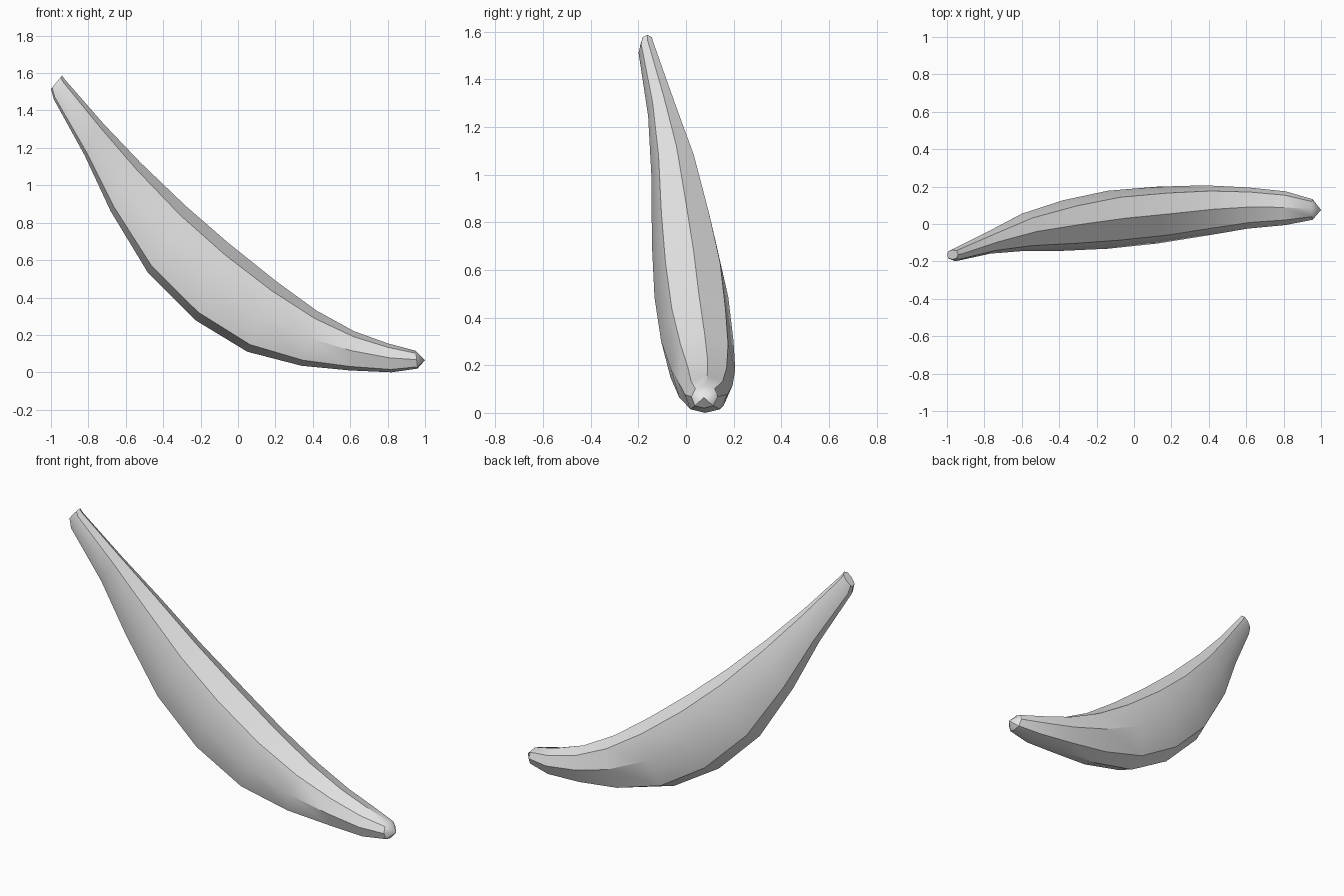
import bpy
import bmesh
import math
from mathutils import Vector

default_cube = bpy.data.objects.get("Cube")
if default_cube:
    bpy.data.objects.remove(default_cube, do_unlink=True)


def make_material(name, colour):
    material = bpy.data.materials.new(name)
    material.use_nodes = True
    material.diffuse_color = colour
    material.node_tree.nodes["Principled BSDF"].inputs["Base Color"].default_value = colour
    return material


# Stations from stem to tip: inner ridge x, z; outer ridge x, z; middle y; half width
stations = [
    (-.94, 1.587, -1, 1.515, -.165, .026),
    (-.925, 1.565, -.985, 1.46, -.165, .036),
    (-.72, 1.33, -.82, 1.16, -.1, .062),
    (-.52, 1.12, -.68, .86, -.05, .1),
    (-.28, .89, -.48, .53, -.015, .135),
    (-.05, .69, -.23, .28, .015, .155),
    (.2, .49, .05, .11, .04, .152),
    (.42, .33, .34, .035, .065, .135),
    (.62, .22, .6, .01, .08, .11),
    (.8, .155, .82, 0, .08, .09),
    (.95, .115, .96, .02, .075, .055),
]
tip_point = Vector((1, .075, .065))

# Eight-sided section: fraction from inner to outer ridge, share of half width
section = [(0, 0), (.14, -.74), (.5, -1), (.9, -.7),
           (1, 0), (.9, .7), (.5, 1), (.14, .74)]


def section_ring(bm, inner_x, inner_z, outer_x, outer_z, middle_y, half_width):
    inner = Vector((inner_x, middle_y + half_width * .1, inner_z))
    outer = Vector((outer_x, middle_y, outer_z))
    ring = []
    for depth, side in section:
        point = inner.lerp(outer, depth)
        point.y += side * half_width
        ring.append(bm.verts.new(point))
    return ring


# Curved fruit body, lofted through the stations
bm = bmesh.new()
rings = [section_ring(bm, *station) for station in stations]
count = len(section)
for ring, following in zip(rings, rings[1:]):
    for i in range(count):
        j = (i + 1) % count
        bm.faces.new((ring[i], ring[j], following[j], following[i]))

# Flat stem end and pointed blossom end
bm.faces.new(rings[0])
tip = bm.verts.new(tip_point)
for i in range(count):
    bm.faces.new((rings[-1][i], rings[-1][(i + 1) % count], tip))

bmesh.ops.recalc_face_normals(bm, faces=bm.faces)
mesh = bpy.data.meshes.new("banana")
bm.to_mesh(mesh)
bm.free()
mesh.materials.append(make_material("light grey", (.8, .8, .8, 1)))

banana = bpy.data.objects.new("banana", mesh)
bpy.context.collection.objects.link(banana)

# Smooth sides with crisp ridges
bpy.ops.object.select_all(action="DESELECT")
banana.select_set(True)
bpy.context.view_layer.objects.active = banana
bpy.ops.object.shade_smooth_by_angle(angle=math.radians(33))
